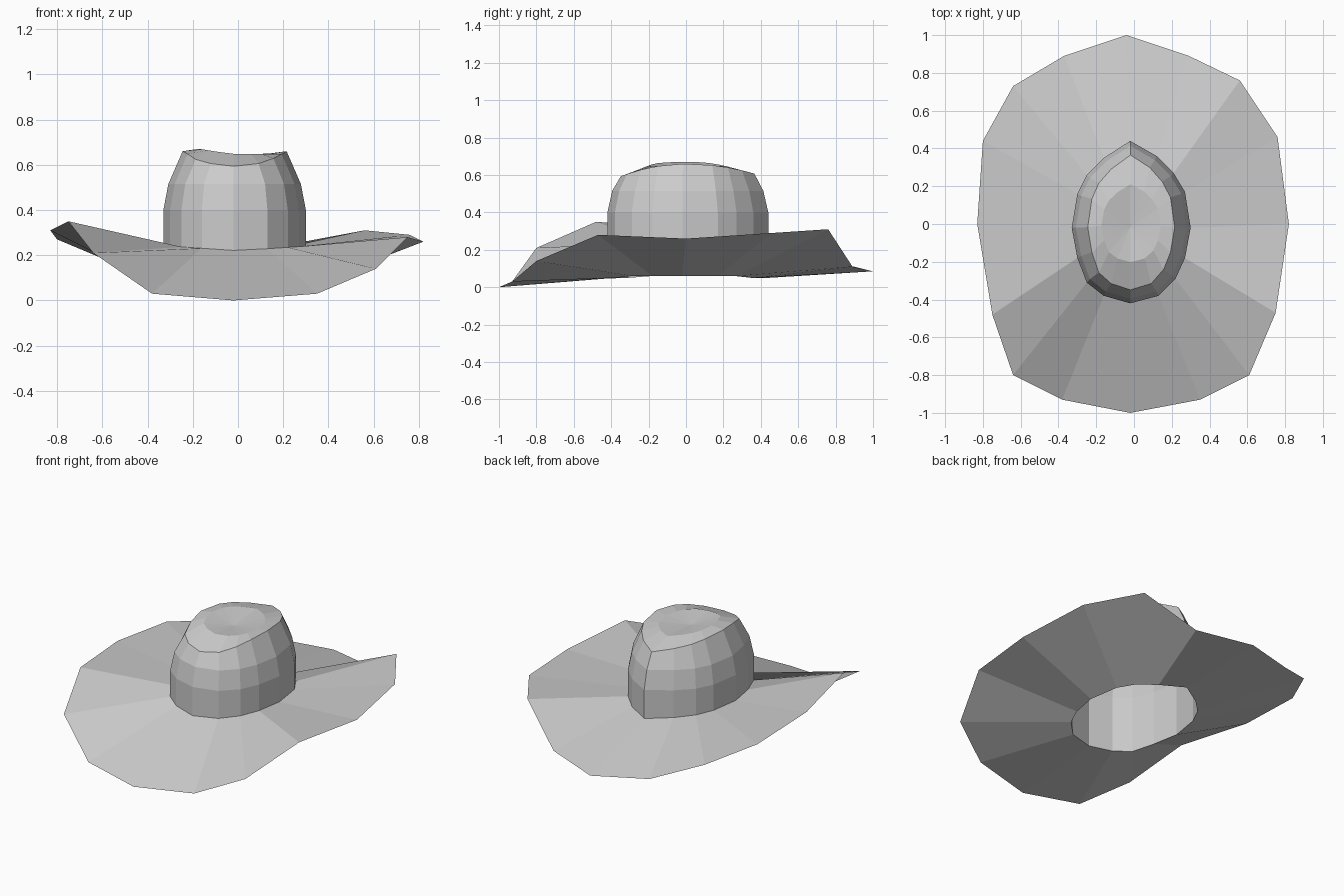
import bpy, bmesh

if "Cube" in bpy.data.objects:
    bpy.data.objects.remove(bpy.data.objects["Cube"])

# Crown outline at the base, clockwise from the back seam
BASE = [(-.02, .44), (.12, .36), (.21, .27), (.27, .17), (.30, -.02), (.27, -.18),
        (.22, -.29), (.13, -.38), (-.02, -.42), (-.16, -.38), (-.25, -.31),
        (-.30, -.18), (-.33, -.02), (-.30, .16), (-.25, .26), (-.16, .35)]
# Wavy brim edge, same order
EDGE = [(-.04, 1, .085), (.29, .89, .11), (.56, .76, .31), (.76, .46, .29),
        (.82, 0, .26), (.75, -.47, .28), (.61, -.80, .14), (.35, -.93, .03),
        (-.02, -1, 0), (-.38, -.93, .03), (-.64, -.80, .21), (-.75, -.48, .35),
        (-.83, 0, .31), (-.80, .44, .27), (-.64, .73, .21), (-.37, .89, .11)]


def ring(sx, sy, height):
    """Scaled copy of the crown outline; height is a function of x and y."""
    return [((x + .015) * sx - .015, y * sy, height(x, y)) for x, y in BASE]


def loft(name, rings, tip=None):
    """Join rings of points with quads, optionally closing to a tip point."""
    bm = bmesh.new()
    rows = [[bm.verts.new(p) for p in r] for r in rings]
    n = len(BASE)
    for a, b in zip(rows, rows[1:]):
        for i in range(n):
            j = (i + 1) % n
            bm.faces.new((a[j], a[i], b[i], b[j]))
    if tip:
        t = bm.verts.new(tip)
        for i in range(n):
            bm.faces.new((rows[-1][(i + 1) % n], rows[-1][i], t))
    mesh = bpy.data.meshes.new(name)
    bm.to_mesh(mesh)
    bm.free()
    obj = bpy.data.objects.new(name, mesh)
    bpy.context.collection.objects.link(obj)
    return obj


# Brim: underside from the head opening out to the edge, top side back to the crown
loft("brim", [ring(1, 1, lambda x, y: .05 if abs(y) > .3 else .06),
              EDGE,
              ring(1, 1, lambda x, y: .22 + .02 * abs(x) / .3)])

# Crown: upright wall, tapered shoulder, rim and dented top
loft("crown", [
    ring(1, 1, lambda x, y: .05 if abs(y) > .3 else .06),
    ring(1, 1, lambda x, y: .23),
    ring(1, 1, lambda x, y: .40),
    ring(.93, .94, lambda x, y: .515),
    ring(.73, .83, lambda x, y: .66 - (.07 if y < 0 else .05) * (y / .43) ** 2),
    ring(.5, .48, lambda x, y: .648 - .08 * min(x + .05, 0)),
], tip=(-.02, -.02, .63))
